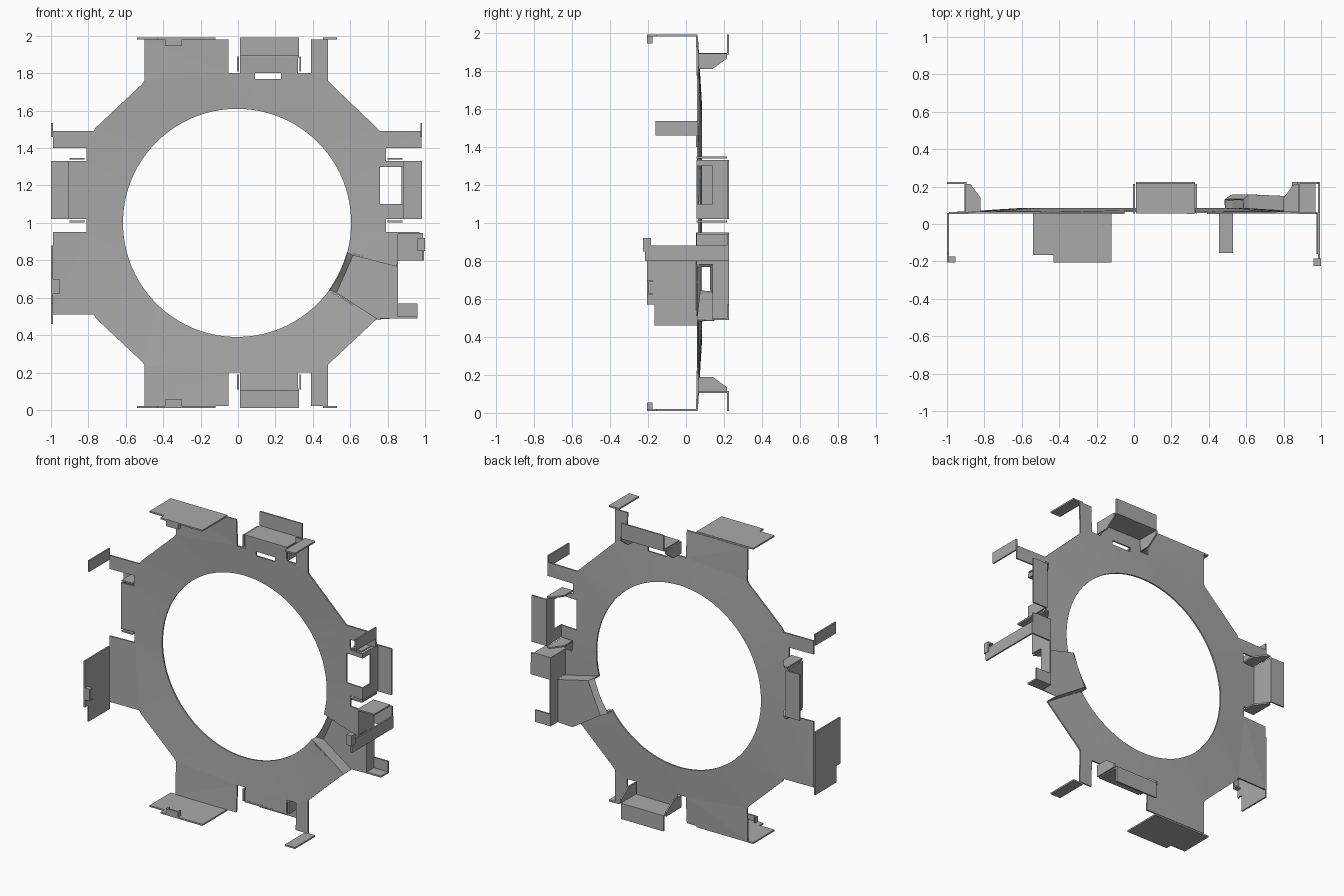
import bpy, bmesh, math

cube = bpy.data.objects.get("Cube")
if cube:
    bpy.data.objects.remove(cube, do_unlink=True)

GREY = (0.4, 0.4, 0.4, 1)
metal = bpy.data.materials.new("sheet_grey")
metal.use_nodes = True
metal.diffuse_color = GREY
metal.node_tree.nodes["Principled BSDF"].inputs["Base Color"].default_value = GREY
T = 0.01          # sheet thickness
BACK = 0.215      # depth of the rear tabs
CX, CZ, R = -0.005, 1.0, 0.61


def finish(name, bm):
    bmesh.ops.recalc_face_normals(bm, faces=bm.faces)
    mesh = bpy.data.meshes.new(name)
    bm.to_mesh(mesh)
    bm.free()
    mesh.materials.append(metal)
    obj = bpy.data.objects.new(name, mesh)
    bpy.context.collection.objects.link(obj)
    return obj


def sheet(name, axis, pos, pts):
    """Flat sheet: pts are the other two axes in xyz order, extruded by T from pos."""
    bm = bmesh.new()
    verts = []
    for p in pts:
        co = list(p)
        co.insert(axis, pos)
        verts.append(bm.verts.new(co))
    face = bm.faces.new(verts)
    ext = bmesh.ops.extrude_face_region(bm, geom=[face])
    offset = [0, 0, 0]
    offset[axis] = T
    bmesh.ops.translate(bm, vec=offset, verts=[v for v in ext["geom"] if isinstance(v, bmesh.types.BMVert)])
    return finish(name, bm)


def rect(name, axis, pos, a0, a1, b0, b1):
    return sheet(name, axis, pos, [(a0, b0), (a1, b0), (a1, b1), (a0, b1)])


def depth(x, z):
    """Shallow cone of the ring plate."""
    r = math.hypot(x - CX, z - CZ)
    return 0.075 - 0.022 * min(max((r - R) / 0.36, 0), 1)


def arc(a0, a1, n):
    return [(CX + R * math.cos(a0 + (a1 - a0) * i / n), CZ + R * math.sin(a0 + (a1 - a0) * i / n))
            for i in range(n + 1)]


# Ring plate: one half-mirrored outline that runs around the hole and leaves out the raised sector
A_TOP = math.atan2(-0.16, 0.605)
A_LOW = math.atan2(-0.37, 0.505)
top = [(-0.50, 1.76), (-0.50, 1.98), (-0.05, 1.98), (-0.05, 1.80), (0.01, 1.80), (0.01, 1.89),
       (0.32, 1.89), (0.32, 1.80), (0.39, 1.80), (0.39, 1.98), (0.48, 1.98), (0.48, 1.76), (0.50, 1.74)]
right = [(0.74, 1.51), (0.76, 1.49), (0.98, 1.49), (0.98, 1.40), (0.79, 1.40), (0.79, 1.33),
         (0.88, 1.33), (0.88, 1.30), (0.76, 1.30), (0.76, 1.10), (0.88, 1.10), (0.88, 1.02),
         (0.79, 1.02), (0.79, 0.95), (0.85, 0.95), (0.85, 0.77)]
left = [(-0.76, 0.49), (-0.77, 0.51), (-0.99, 0.51), (-0.99, 0.95), (-0.81, 0.95), (-0.81, 1.02),
        (-0.90, 1.02), (-0.90, 1.33), (-0.81, 1.33), (-0.81, 1.40), (-0.99, 1.40), (-0.99, 1.49),
        (-0.77, 1.49), (-0.76, 1.51), (-0.515, 1.74)]
bottom = [(x, 2 * CZ - z) for x, z in reversed(top)]
outline = (top + right + arc(A_TOP, A_LOW + 2 * math.pi, 84) + [(0.74, 0.485)]
           + bottom + [(-0.515, 0.26)] + left)
slot = [(0.09, 1.77), (0.23, 1.77), (0.23, 1.80), (0.09, 1.80)]
bm = bmesh.new()
for loop in (outline, slot):
    vs = [bm.verts.new((x, 0, z)) for x, z in loop]
    for i, v in enumerate(vs):
        bm.edges.new((v, vs[(i + 1) % len(vs)]))
bmesh.ops.triangle_fill(bm, edges=bm.edges[:], use_beauty=True, normal=(0, -1, 0))
faces = bm.faces[:]
ext = bmesh.ops.extrude_face_region(bm, geom=faces)
moved = {v for v in ext["geom"] if isinstance(v, bmesh.types.BMVert)}
for v in bm.verts:
    v.co.y = depth(v.co.x, v.co.z) + (T if v in moved else 0)
finish("ring_plate", bm)

# Raised sector behind the ring
bm = bmesh.new()


def add(x, y, z):
    return bm.verts.new((x, y, z))


n = 8
rim = [add(x, 0.13, z) for x, z in arc(A_TOP, A_LOW, n)]
fold = [add(0.615 - 0.09 * i / n, 0.155, 0.83 - 0.205 * i / n) for i in range(n + 1)]
outer = [add(0.85, 0.145, 0.77), add(0.85, 0.145, 0.49), add(0.74, 0.145, 0.485)]
for i in range(n):
    bm.faces.new((rim[i], rim[i + 1], fold[i + 1], fold[i]))
bm.faces.new(fold + outer[::-1])
for edge in ((rim[0], fold[0], outer[0]), (rim[-1], fold[-1], outer[2])):
    low = [add(v.co.x, depth(v.co.x, v.co.z), v.co.z) for v in edge]
    for i in range(2):
        bm.faces.new((edge[i], edge[i + 1], low[i + 1], low[i]))
sector = finish("raised_sector", bm)
mod = sector.modifiers.new("thickness", 'SOLIDIFY')
mod.thickness = 0.008
mod.offset = 0

# Rear brackets at top and bottom: shelf, tab and end gussets
gusset = [(0, 0.055), (0, 0.14), (0.055, BACK), (0.08, BACK), (0.08, 0.055)]
for label, s in (("upper", 1), ("lower", -1)):
    shelf = CZ + s * 0.89
    rect(label + "_bracket_shelf", 2, shelf - T / 2, 0.01, 0.325, 0.055, BACK + T)
    rect(label + "_bracket_tab", 1, BACK, 0.01, 0.325, *sorted((shelf, CZ + s * 0.99)))
    for end, x in (("left", 0.328), ("right", -0.005)):
        sheet(f"{label}_bracket_gusset_{end}", 0, x, [(y, CZ + s * (0.81 + d)) for d, y in gusset])

# Rear brackets on both sides
for label, s, fold_x, tip in (("left", 1, 0.88, 0.985), ("right", -1, 0.90, 1.0)):
    if s > 0:  # shelf with a window that meets the slot of the plate
        sheet("left_bracket_shelf", 0, fold_x - T / 2,
              [(0.055, 1.02), (BACK + T, 1.02), (BACK + T, 1.33), (0.055, 1.33), (0.055, 1.30),
               (0.14, 1.30), (0.14, 1.10), (0.055, 1.10)])
    else:
        rect("right_bracket_shelf", 0, -fold_x - T / 2, 0.055, BACK + T, 1.02, 1.33)
    rect(label + "_bracket_tab", 1, BACK, *sorted((s * fold_x, s * tip)), 1.02, 1.33)
    for end, z in (("top", 1.338), ("bottom", 1.002)):
        sheet(f"{label}_bracket_gusset_{end}", 2, z,
              [(s * (fold_x - 0.08 + d), y) for d, y in gusset])


def clip(name, axis, pos, side, a0, a1):
    """Small U-shaped clip at a flange front edge; axis is the flange normal."""
    lo, hi = sorted((pos, pos + side * 0.04))
    if axis == 2:
        rect(name, 1, -0.205, a0, a1, lo, hi)
        for k, a in enumerate((a0, a1 - T)):
            rect(f"{name}_cheek_{k}", 0, a, -0.205, -0.175, lo, hi)
    else:
        rect(name, 1, -0.205, lo, hi, a0, a1)
        for k, a in enumerate((a0, a1 - T)):
            rect(f"{name}_cheek_{k}", 2, a, lo, hi, -0.205, -0.175)


# Wide front flanges and narrow front flanges at top and bottom
wide = [(-0.54, 0.06), (-0.54, -0.165), (-0.43, -0.165), (-0.43, -0.205), (-0.12, -0.205), (-0.12, 0.06)]
for label, z, side in (("upper", 1.98, -1), ("lower", 0.01, 1)):
    sheet(label + "_wide_flange", 2, z, wide)
    clip(label + "_clip", 2, z + T / 2, side, -0.39, -0.30)
    rect(label + "_narrow_flange", 2, z, 0.455, 0.53, -0.155, 0.06)

# Front flanges on the sides
sheet("right_wide_flange", 0, -1.0, [(y, z + CZ) for z, y in wide])
clip("right_clip", 0, -0.995, 1, 0.62, 0.70)
rect("right_narrow_flange", 0, -1.0, -0.16, 0.06, 1.46, 1.535)
rect("left_narrow_flange", 0, 0.975, -0.16, 0.06, 1.46, 1.535)

# Folded support behind the raised sector
sheet("support_wall", 0, 0.845, [(0.055, 0.95), (BACK + T, 0.95), (BACK + T, 0.49), (0.14, 0.49),
                                 (0.14, 0.78), (0.055, 0.78)])
rect("support_top_shelf", 2, 0.94, 0.85, 0.97, 0.055, BACK + T)
rect("support_top_back", 1, BACK, 0.85, 0.99, 0.80, 0.945)
rect("support_foot_shelf", 2, 0.49, 0.85, 0.96, 0.14, BACK + T)
rect("support_foot_back", 1, BACK, 0.85, 0.96, 0.49, 0.57)

# Long forward arm with its end clip
rect("arm", 0, 0.985, -0.215, BACK + T, 0.80, 0.88)
rect("arm_end_tab", 0, 0.99, -0.225, -0.185, 0.85, 0.92)
rect("arm_end_clip", 1, -0.225, 0.96, 0.995, 0.85, 0.92)
rect("arm_end_cap", 2, 0.91, 0.96, 0.995, -0.225, -0.185)
